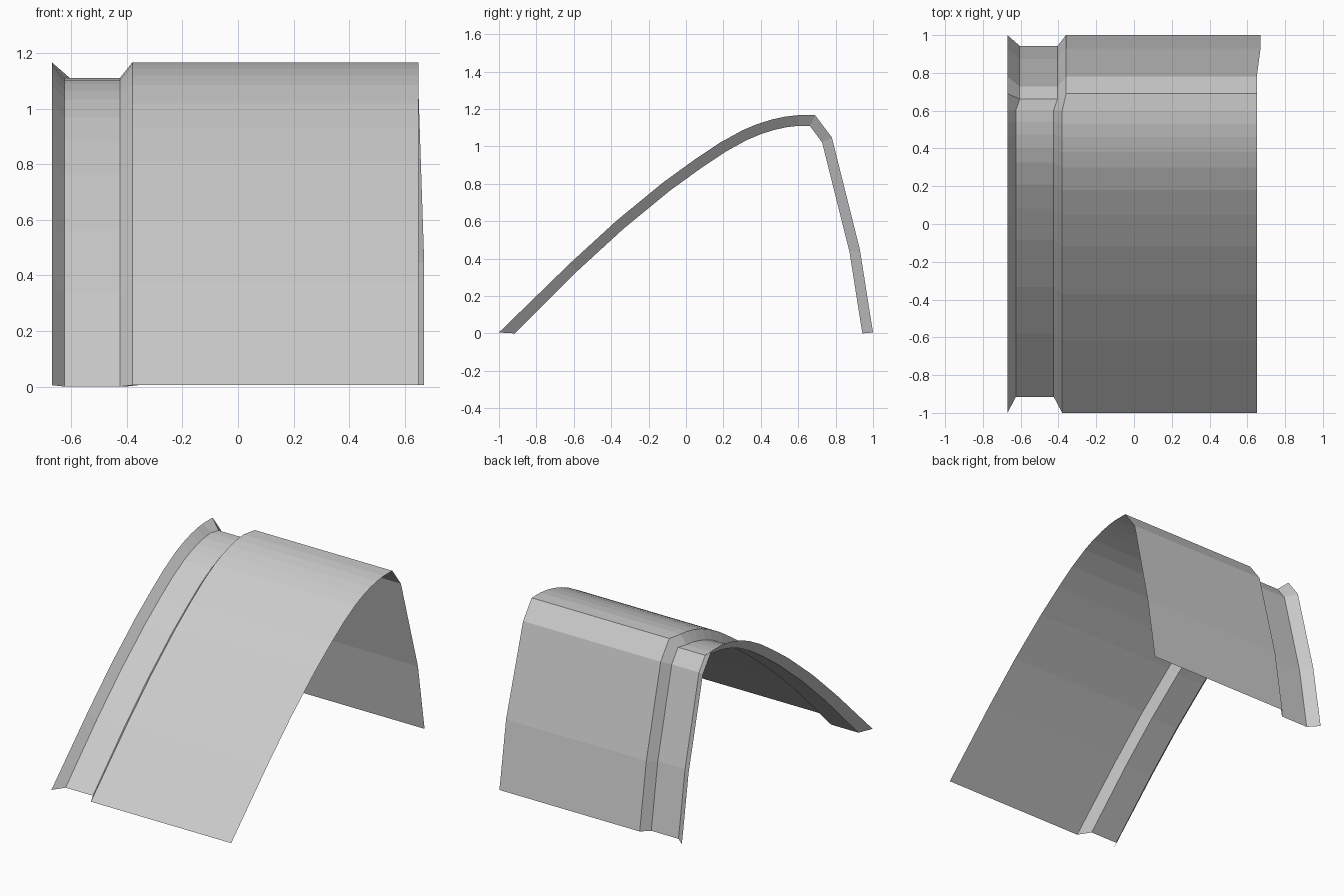
import bpy, bmesh
from mathutils import Vector

if "Cube" in bpy.data.objects:
    bpy.data.objects.remove(bpy.data.objects["Cube"])

# Outer cross-section (y, z): long front slope, crest, steep back
outer = [(-1, .008), (-.62, .378), (-.37, .607), (-.12, .812), (.05, .935),
         (.18, 1.022), (.30, 1.088), (.38, 1.122), (.46, 1.147), (.53, 1.162),
         (.60, 1.17), (.69, 1.17), (.78, 1.05), (.93, .45), (.985, .10), (1, .008)]
DEPTH = .057   # depth of the recessed groove

# Inner cross-section: mitred inward offset of the outer one
pts = [Vector(p) for p in outer]


def normal(a, b):
    d = (b - a).normalized()
    return Vector((d.y, -d.x))


inner = []
for i, p in enumerate(pts):
    n0 = normal(pts[max(i - 1, 0)], pts[max(i, 1)])
    n1 = normal(pts[min(i, len(pts) - 2)], pts[min(i + 1, len(pts) - 1)])
    m = (n0 + n1).normalized()
    inner.append(p + m * DEPTH / m.dot(n0))
inner[0] = Vector((-.915, .003))
inner[-1] = Vector((.943, .003))

# Stations along x: flared rim, groove floor, main panel
stations = [(-.67, pts), (-.625, inner), (-.425, inner), (-.38, pts), (.65, pts)]


def station_x(k, i):
    y, z = outer[i]
    if k in (1, 2, 3):            # groove sits slightly further over on the back
        return stations[k][0] + (.02 if y > .65 else 0)
    if k == 4 and y > .9:         # back panel is slightly longer
        return .67
    return stations[k][0]


bm = bmesh.new()
grid = [[bm.verts.new((station_x(k, i), p.x, p.y)) for i, p in enumerate(prof)]
        for k, (_, prof) in enumerate(stations)]
for k in range(len(grid) - 1):
    for i in range(len(pts) - 1):
        bm.faces.new((grid[k][i], grid[k + 1][i], grid[k + 1][i + 1], grid[k][i + 1]))
bm.normal_update()

# Bent sheet panel with a recessed band
mesh = bpy.data.meshes.new("curved_panel")
bm.to_mesh(mesh)
bm.free()
panel = bpy.data.objects.new("curved_panel", mesh)
bpy.context.collection.objects.link(panel)
# put the lower edge on the ground
low = min(v.co.z for v in mesh.vertices)
for v in mesh.vertices:
    v.co.z -= low
